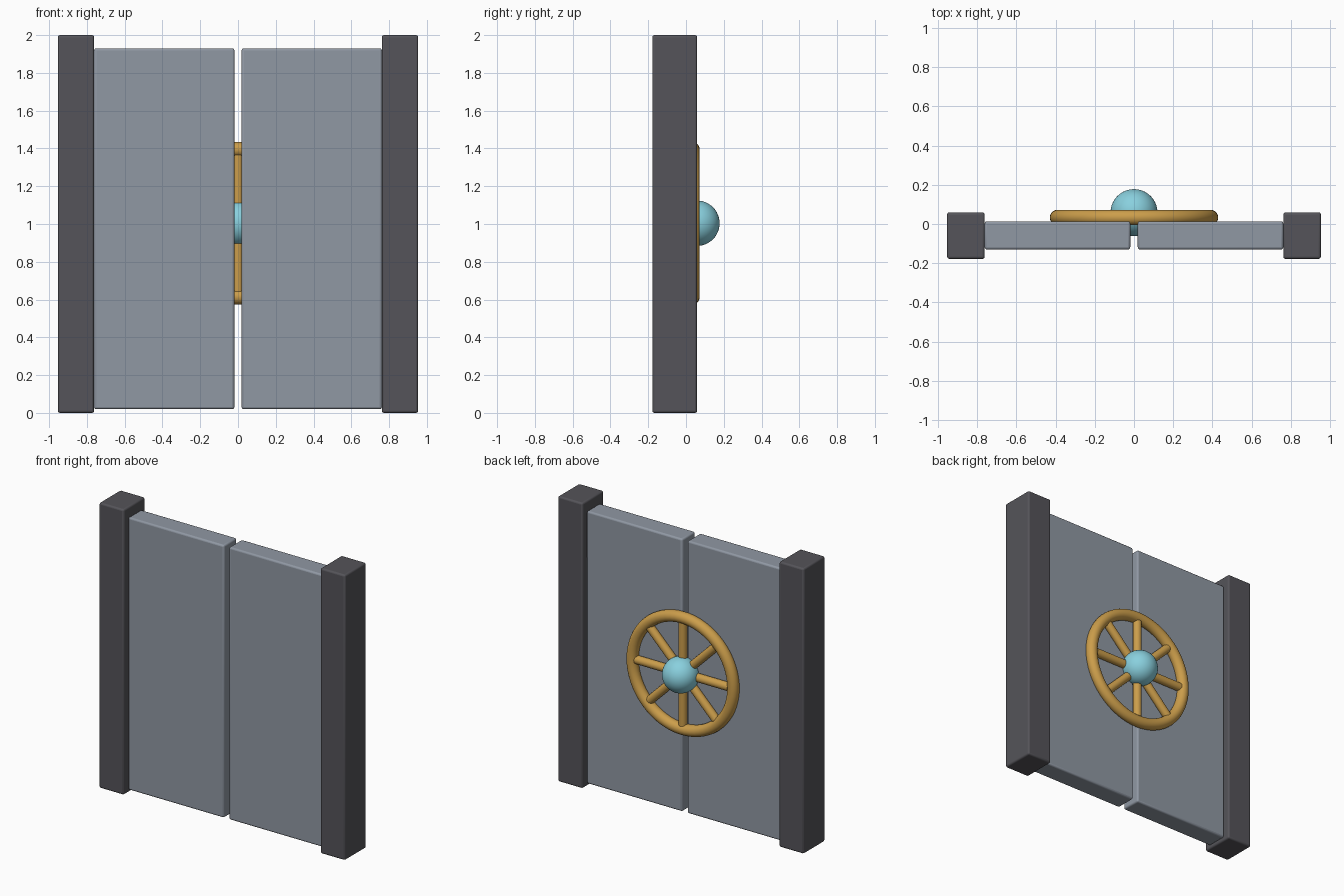
import bpy
from math import pi, sin, cos, radians

cube = bpy.data.objects.get("Cube")
if cube:
    bpy.data.objects.remove(cube, do_unlink=True)


def material(name, rgb):
    mat = bpy.data.materials.new(name)
    mat.use_nodes = True
    mat.diffuse_color = (*rgb, 1)
    mat.node_tree.nodes["Principled BSDF"].inputs["Base Color"].default_value = (*rgb, 1)
    return mat


dark_grey = material("dark grey", (0.09, 0.088, 0.1))
steel = material("steel grey", (0.28, 0.315, 0.37))
brass = material("brass", (0.6, 0.34, 0.07))
pale_blue = material("pale blue", (0.25, 0.63, 0.73))


def finish(name, mat):
    obj = bpy.context.object
    obj.name = name
    obj.data.materials.append(mat)
    bpy.ops.object.shade_smooth_by_angle(angle=radians(40))
    return obj


def block(name, mat, low, high):
    """Box between two corners, with softened edges."""
    centre = [(a + b) / 2 for a, b in zip(low, high)]
    bpy.ops.mesh.primitive_cube_add(size=1, location=centre)
    bpy.context.object.scale = [b - a for a, b in zip(low, high)]
    bpy.ops.object.transform_apply(location=False, rotation=False, scale=True)
    bevel = bpy.context.object.modifiers.new("soft edges", "BEVEL")
    bevel.width = 0.012
    bevel.segments = 3
    return finish(name, mat)


# Posts and door panels, mirrored across the gap
for side, s in (("left", 1), ("right", -1)):
    for part, mat, x0, x1, y0, y1, z0, z1 in (
        ("post", dark_grey, 0.762, 0.954, -0.178, 0.059, 0, 2),
        ("door", steel, 0.019, 0.762, -0.13, 0.014, 0.02, 1.93),
    ):
        xs = sorted((s * x0, s * x1))
        block(f"{side}_{part}", mat, (xs[0], y0, z0), (xs[1], y1, z1))

# Hand wheel on the back
WHEEL_Y, WHEEL_Z = 0.033, 1.004
bpy.ops.mesh.primitive_torus_add(
    major_radius=0.391, minor_radius=0.039, major_segments=64, minor_segments=20,
    location=(0, WHEEL_Y, WHEEL_Z), rotation=(pi / 2, 0, 0))
finish("wheel_rim", brass)

SPOKES, REACH = 8, 0.362
for i in range(SPOKES):
    a = i * 2 * pi / SPOKES
    bpy.ops.mesh.primitive_cylinder_add(
        vertices=20, radius=0.029, depth=REACH,
        location=(sin(a) * REACH / 2, WHEEL_Y, WHEEL_Z + cos(a) * REACH / 2),
        rotation=(0, a, 0))
    finish(f"wheel_spoke_{i + 1}", brass)

# Glassy hub at the wheel centre
bpy.ops.mesh.primitive_uv_sphere_add(
    segments=40, ring_count=24, radius=0.12, location=(0, 0.058, WHEEL_Z))
finish("wheel_hub", pale_blue)
